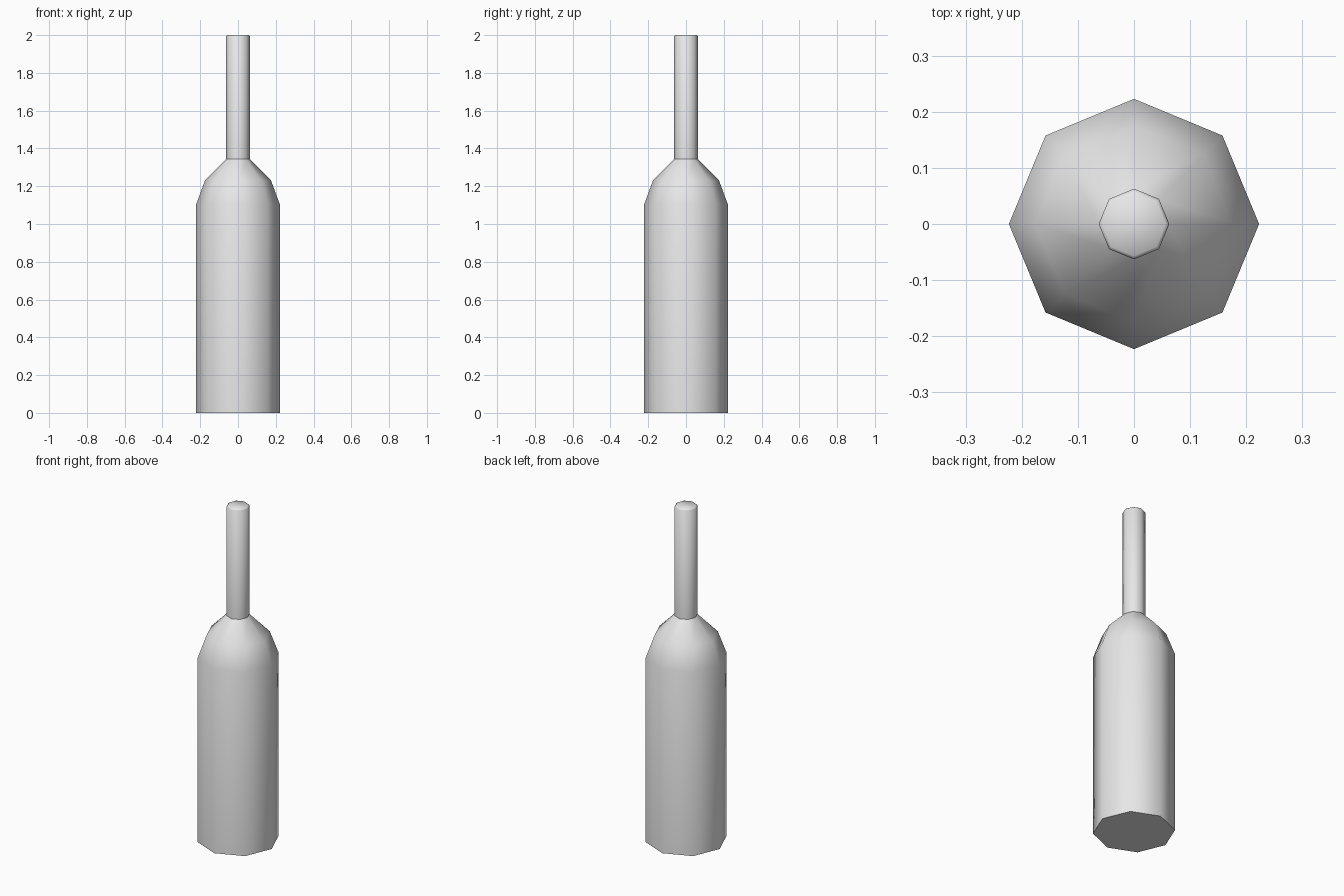
import bpy, bmesh, math

cube = bpy.data.objects.get("Cube")
if cube:
    bpy.data.objects.remove(cube, do_unlink=True)

SIDES = 8

grey = bpy.data.materials.new("plain grey")
grey.use_nodes = True
color = (0.8, 0.8, 0.8, 1)
grey.diffuse_color = color
grey.node_tree.nodes["Principled BSDF"].inputs["Base Color"].default_value = color


def lathe(name, profile, cap_bottom):
    """Stack eight-sided rings given as (radius, height) and cap the ends."""
    bm = bmesh.new()
    rings = []
    for r, z in profile:
        rings.append([bm.verts.new((r * math.cos(math.tau * i / SIDES),
                                    r * math.sin(math.tau * i / SIDES), z))
                      for i in range(SIDES)])
    for low, high in zip(rings, rings[1:]):
        for i in range(SIDES):
            j = (i + 1) % SIDES
            bm.faces.new((low[i], low[j], high[j], high[i]))
    if cap_bottom:
        bm.faces.new(rings[0][::-1])
    else:
        bm.faces.new(rings[-1])
    mesh = bpy.data.meshes.new(name)
    bm.to_mesh(mesh)
    bm.free()
    mesh.materials.append(grey)
    obj = bpy.data.objects.new(name, mesh)
    bpy.context.collection.objects.link(obj)
    bpy.ops.object.select_all(action="DESELECT")
    obj.select_set(True)
    bpy.context.view_layer.objects.active = obj
    bpy.ops.object.shade_smooth_by_angle(angle=math.radians(50))
    return obj


# Body with sloping shoulder
lathe("bottle_body", [(0.223, 0), (0.223, 1.10), (0.175, 1.23), (0.063, 1.343)], True)

# Neck with a narrow chamfered rim and closed top
lathe("bottle_neck", [(0.063, 1.343), (0.063, 1.994), (0.057, 2.0)], False)
